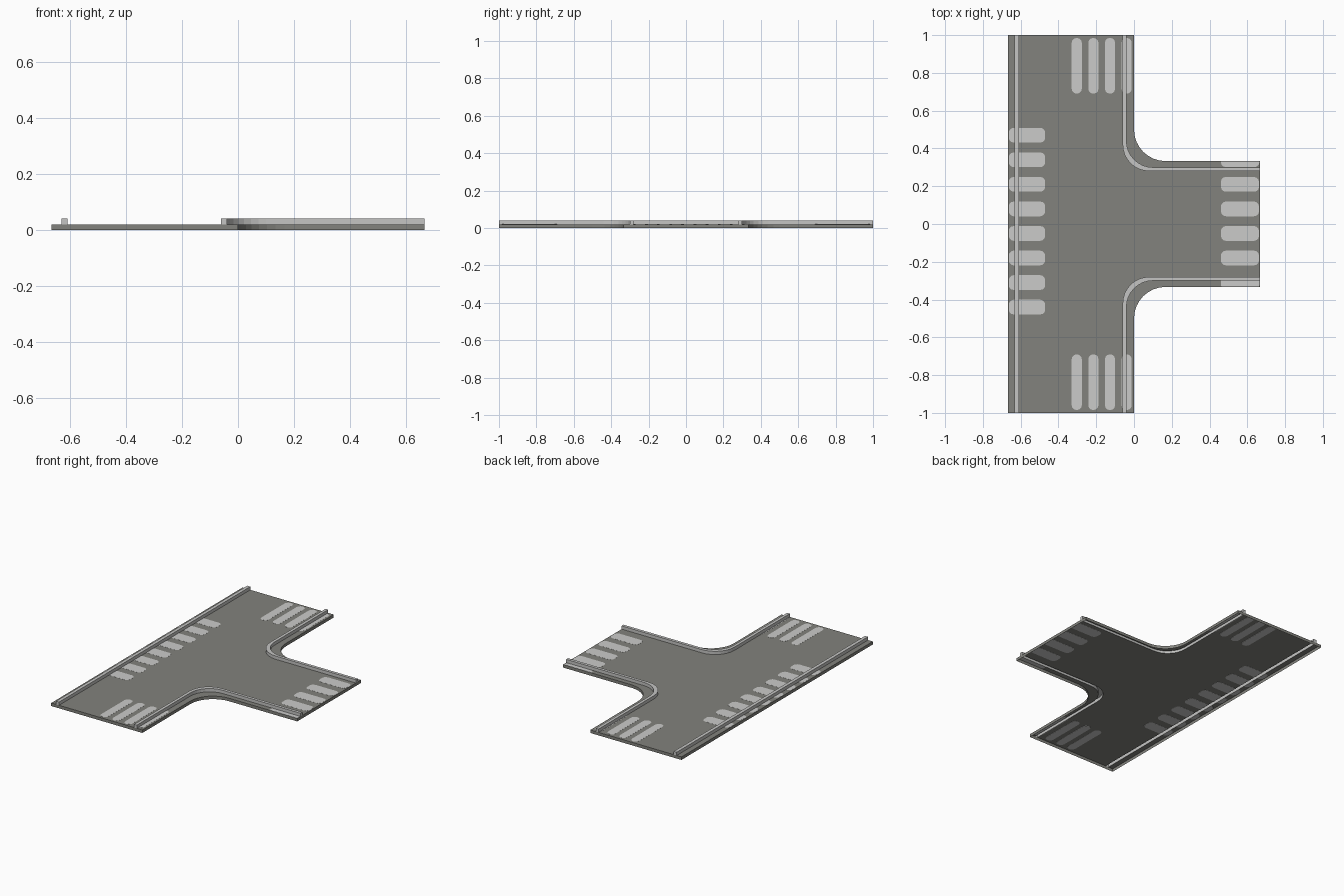
import bpy, bmesh, math

if "Cube" in bpy.data.objects:
    bpy.data.objects.remove(bpy.data.objects["Cube"])

Z_ROAD, Z_KERB, END = 0.02, 0.0415, 0.667


def material(name, rgb):
    m = bpy.data.materials.new(name)
    m.diffuse_color = (*rgb, 1)
    m.use_nodes = True
    m.node_tree.nodes["Principled BSDF"].inputs["Base Color"].default_value = m.diffuse_color
    return m


ASPHALT = material("asphalt grey", (0.225, 0.225, 0.205))
KERB = material("kerb light grey", (0.56, 0.56, 0.55))
PAINT = material("crossing paint", (0.60, 0.60, 0.59))


def build(name, faces, mat):
    """Make an open shell from face outlines, with its horizontal faces up."""
    bm = bmesh.new()
    for f in faces:
        bm.faces.new([bm.verts.new(p) for p in f])
    bmesh.ops.remove_doubles(bm, verts=bm.verts, dist=1e-5)
    bmesh.ops.recalc_face_normals(bm, faces=bm.faces)
    top = [f for f in bm.faces if abs(f.normal.z) > 0.9]
    if sum(f.normal.z * f.calc_area() for f in top) < 0:
        bmesh.ops.reverse_faces(bm, faces=bm.faces)
    me = bpy.data.meshes.new(name)
    bm.to_mesh(me)
    bm.free()
    me.materials.append(mat)
    ob = bpy.data.objects.new(name, me)
    bpy.context.collection.objects.link(ob)
    return ob


def at(p, z):
    return (p[0], p[1], z)


def wall(a, b, z0, z1):
    return [at(a, z0), at(b, z0), at(b, z1), at(a, z1)]


def corner(x, y, r, n=8):
    """Path from the far end of the main road round into the side road."""
    arc = [(x + r - r * math.cos(i * math.pi / 2 / n),
            y + r - r * math.sin(i * math.pi / 2 / n)) for i in range(n + 1)]
    return [(x, 1)] + arc + [(END, y)]


# Each rail: kerb road side, kerb outer side, slab edge
back = [corner(-0.06, 0.28, 0.14), corner(-0.04, 0.30, 0.14), corner(0, 0.333, 0.167)]
front = [[(x, -y) for x, y in path] for path in back]
left = [[(x, -1), (x, 1)] for x in (-0.61, -0.632, -END)]

# Road surface, verges and slab sides (open underneath, hollow kerb slots)
outline = left[0] + back[0] + front[0][::-1]
road = [[at(p, Z_ROAD) for p in outline]]
for a, b in ((left[0][1], back[0][0]), (back[0][-1], front[0][-1]), (front[0][0], left[0][0])):
    road.append(wall(a, b, 0, Z_ROAD))

for name, (B, C, D) in (("back_kerb", back), ("front_kerb", front), ("left_kerb", left)):
    kerb = []
    for i in range(len(B) - 1):
        road.append([at(p, Z_ROAD) for p in (C[i], C[i + 1], D[i + 1], D[i])])
        road.append(wall(D[i], D[i + 1], 0, Z_ROAD))
        kerb.append([at(p, Z_KERB) for p in (B[i], B[i + 1], C[i + 1], C[i])])
        kerb += [wall(P[i], P[i + 1], Z_ROAD, Z_KERB) for P in (B, C)]
    for e in (0, -1):
        road += [wall(B[e], C[e], 0, Z_ROAD), wall(C[e], D[e], 0, Z_ROAD)]
        kerb.append(wall(B[e], C[e], Z_ROAD, Z_KERB))
    build(name, kerb, KERB)
build("road_slab", road, ASPHALT)


def stripe(x0, x1, y0, y1, clip=(-1, 1, -1, 1), r=0.026):
    """Thin rounded plate, clipped to a rectangle, showing above and below."""
    pts = []
    for cx, cy, a0 in ((x1 - r, y1 - r, 0), (x0 + r, y1 - r, 90),
                       (x0 + r, y0 + r, 180), (x1 - r, y0 + r, 270)):
        for k in range(4):
            a = math.radians(a0 + 30 * k)
            p = (min(max(cx + r * math.cos(a), clip[0]), clip[1]),
                 min(max(cy + r * math.sin(a), clip[2]), clip[3]))
            if not pts or math.dist(p, pts[-1]) > 1e-4:
                pts.append(p)
    if math.dist(pts[0], pts[-1]) < 1e-4:
        pts.pop()
    lo, hi = Z_ROAD - 0.0006, Z_ROAD + 0.0006
    return ([[at(p, hi) for p in pts], [at(p, lo) for p in reversed(pts)]]
            + [wall(pts[i - 1], pts[i], lo, hi) for i in range(len(pts))])


def paint(name, faces):
    build(name, faces, PAINT)


# Crossing along the straight side, split by the kerb
faces = []
for i in range(8):
    y = 0.47 - 0.13 * i
    for lo, hi in ((-0.665, -0.632), (-0.61, 0)):
        faces += stripe(-0.663, -0.47, y - 0.039, y + 0.039, (lo, hi, -1, 1))
paint("left_crossing", faces)

# Crossing over the side road, outer stripes cut by kerb and slab edge
faces = []
for i in range(4):
    y = 0.21 - 0.13 * i
    faces += stripe(0.46, 0.662, y - 0.039, y + 0.039)
faces += stripe(0.46, 0.664, 0.301, 0.379, (-1, 1, 0.301, 0.332))
faces += stripe(0.46, 0.664, -0.349, -0.271, (-1, 1, -0.332, -0.30))
paint("side_road_crossing", faces)

# Half crossings at both ends of the main road
for name, s in (("back_crossing", 1), ("front_crossing", -1)):
    faces = []
    y0, y1 = sorted((0.69 * s, 0.985 * s))
    for i in range(4):
        x = -0.303 + 0.088 * i
        for lo, hi in (((-1, -0.06), (-0.04, 0)) if i == 3 else ((-1, 1),)):
            faces += stripe(x - 0.027, x + 0.027, y0, y1, (lo, hi, -1, 1))
    paint(name, faces)
